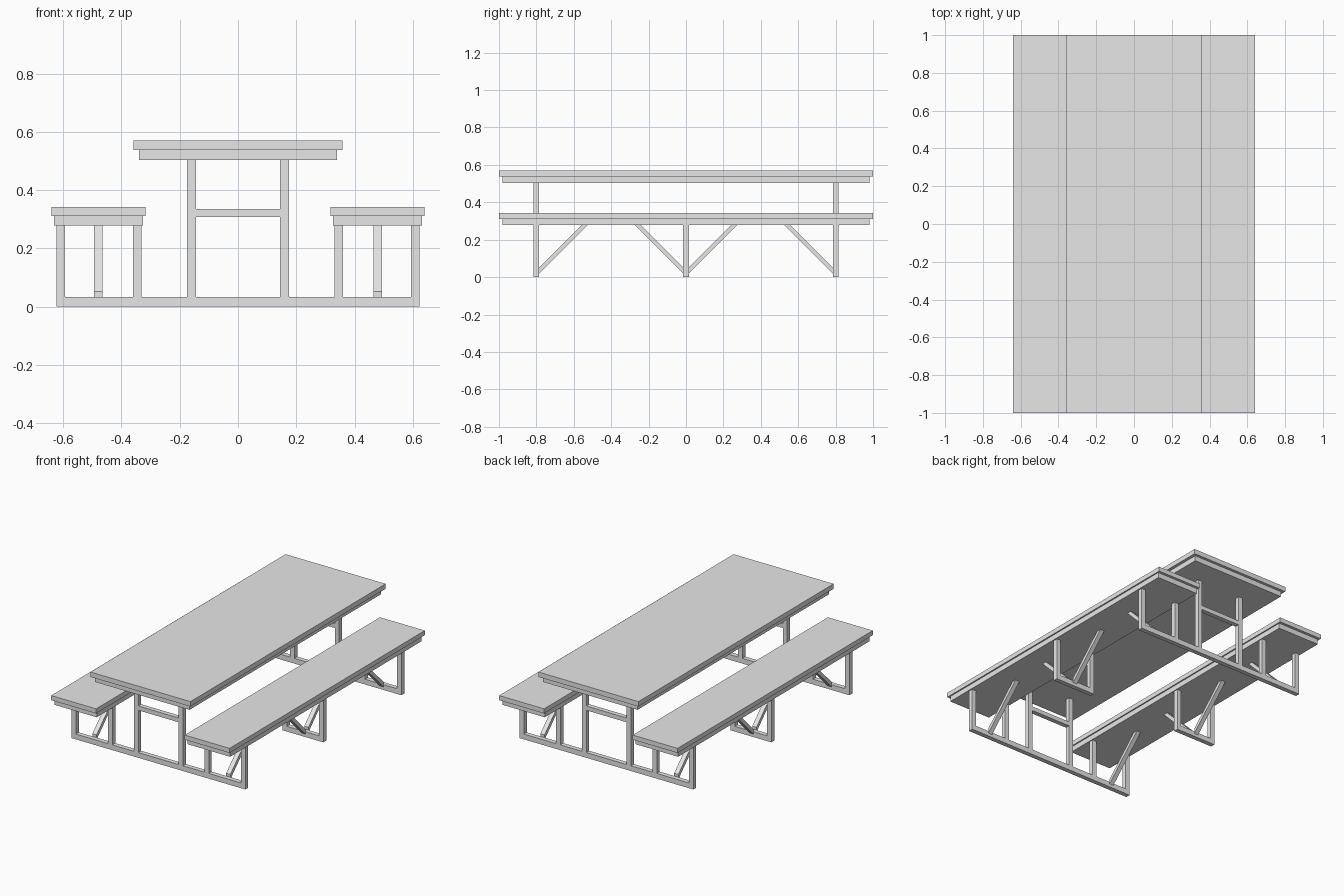
import bpy, bmesh

default = bpy.data.objects.get("Cube")
if default:
    bpy.data.objects.remove(default, do_unlink=True)

GREY = 0.8
mat = bpy.data.materials.new("plain_grey")
mat.use_nodes = True
mat.diffuse_color = (GREY, GREY, GREY, 1)
mat.node_tree.nodes["Principled BSDF"].inputs["Base Color"].default_value = (GREY, GREY, GREY, 1)


def finish(bm, name):
    bmesh.ops.recalc_face_normals(bm, faces=bm.faces)
    mesh = bpy.data.meshes.new(name)
    bm.to_mesh(mesh)
    bm.free()
    mesh.materials.append(mat)
    obj = bpy.data.objects.new(name, mesh)
    bpy.context.collection.objects.link(obj)
    return obj


def prism(name, profile, x0, x1):
    """Extrude a (y, z) profile along x."""
    bm = bmesh.new()
    face = bm.faces.new([bm.verts.new((x0, y, z)) for y, z in profile])
    ext = bmesh.ops.extrude_face_region(bm, geom=[face])
    verts = [v for v in ext["geom"] if isinstance(v, bmesh.types.BMVert)]
    bmesh.ops.translate(bm, verts=verts, vec=(x1 - x0, 0, 0))
    return finish(bm, name)


def box(name, xs, ys, zs):
    return prism(name, [(ys[0], zs[0]), (ys[1], zs[0]), (ys[1], zs[1]), (ys[0], zs[1])], *xs)


# Heights and sizes
T = 0.015                  # half thickness of the timber
RAIL = 0.034               # top of the ground rails
BENCH = (0.278, 0.312, 0.342)
TABLE = (0.504, 0.538, 0.57)
END = 0.8                  # distance of the end frames from the middle
OUTER, INNER, TABLE_LEG, BRACE = 0.608, 0.346, 0.16, 0.48


def post(name, x, y, top):
    box(name, (x - T, x + T), (y - T, y + T), (RAIL, top))


def brace(name, x, y, d):
    """Diagonal from the ground rail up to the bench, leaning along d."""
    foot, reach, width = 0.02, BENCH[0] - 0.02, 0.032
    y0 = y + d * T
    prism(name, [(y0, foot), (y0 + d * reach, BENCH[0]),
                 (y0 + d * (reach - width), BENCH[0]), (y0, foot + width)], x - T, x + T)


# Table top with its recessed lower slab
box("table_top", (-0.359, 0.359), (-1, 1), TABLE[1:])
box("table_underslab", (-0.339, 0.339), (-0.982, 0.982), TABLE[:2])

# Benches with their recessed lower slabs
for side, s in (("left", 1), ("right", -1)):
    box(side + "_bench_top", sorted((s * 0.318, s * 0.64)), (-1, 1), BENCH[1:])
    box(side + "_bench_underslab", sorted((s * 0.326, s * 0.631)), (-0.982, 0.982), BENCH[:2])

    # Middle bench frame with a pair of braces
    box(side + "_middle_rail", sorted((s * (INNER - T), s * (OUTER + T))), (-T, T), (0, RAIL))
    for part, x in (("outer", OUTER), ("inner", INNER)):
        post(f"{side}_middle_{part}_post", s * x, 0, BENCH[0])
    for end, d in (("front", -1), ("back", 1)):
        brace(f"{side}_middle_{end}_brace", s * BRACE, 0, d)

# End frames: full rail, bench posts, table legs, crossbar and braces
for end, e in (("front", -1), ("back", 1)):
    y = e * END
    box(end + "_rail", (-OUTER - T, OUTER + T), (y - T, y + T), (0, RAIL))
    box(end + "_crossbar", (T - TABLE_LEG, TABLE_LEG - T), (y - T, y + T), (0.308, 0.336))
    for side, s in (("left", 1), ("right", -1)):
        post(f"{end}_{side}_outer_post", s * OUTER, y, BENCH[0])
        post(f"{end}_{side}_inner_post", s * INNER, y, BENCH[0])
        post(f"{end}_{side}_table_leg", s * TABLE_LEG, y, TABLE[0])
        brace(f"{end}_{side}_brace", s * BRACE, y, -e)
